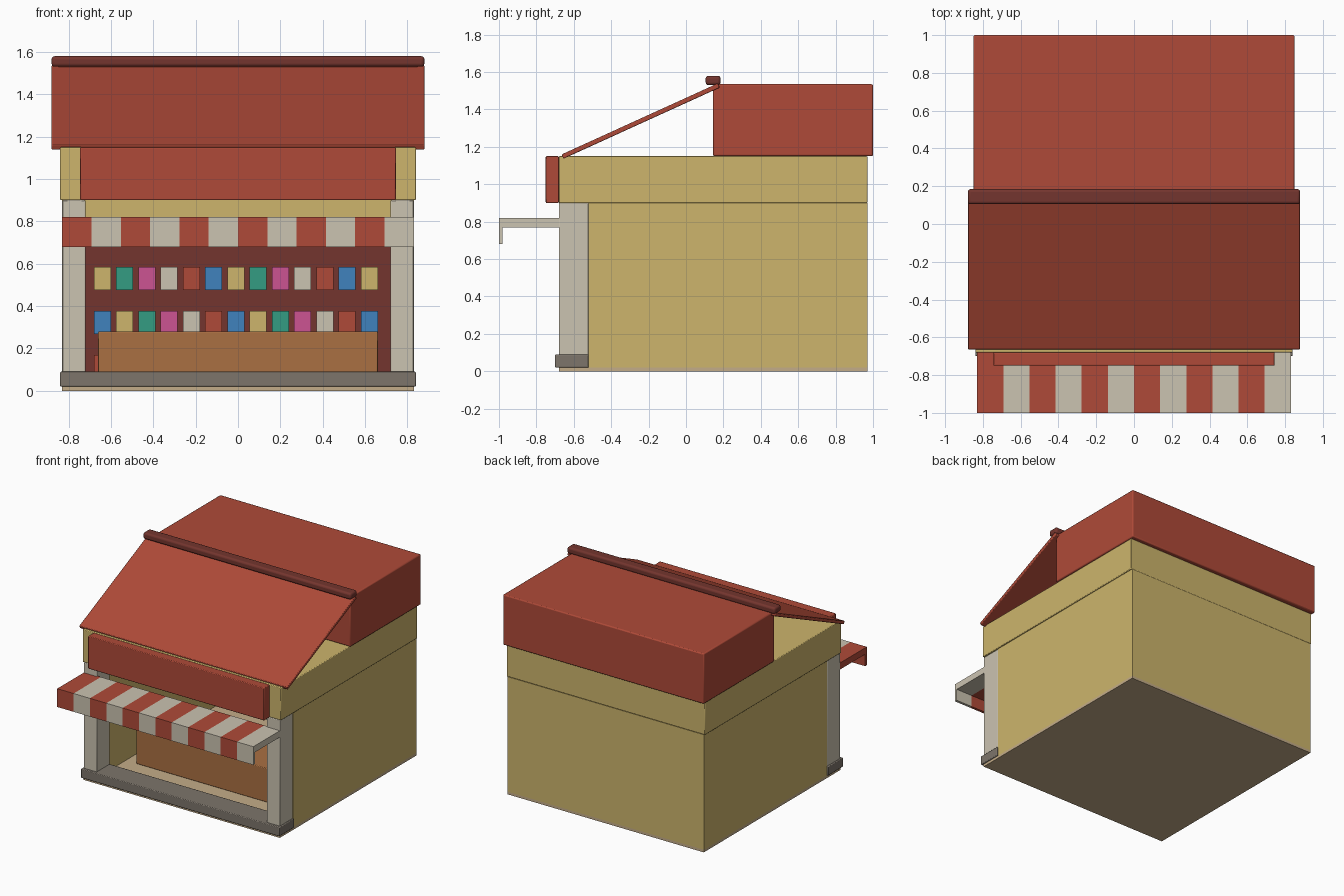
import bpy
import math

cube = bpy.data.objects.get("Cube")
if cube:
    bpy.data.objects.remove(cube, do_unlink=True)


def material(name, code):
    """Flat material from an sRGB hex code, stored as linear values."""
    rgb = [int(code[i:i + 2], 16) / 255 for i in (0, 2, 4)]
    lin = [c / 12.92 if c <= 0.04045 else ((c + 0.055) / 1.055) ** 2.4 for c in rgb]
    m = bpy.data.materials.new(name)
    m.use_nodes = True
    m.diffuse_color = (*lin, 1)
    m.node_tree.nodes["Principled BSDF"].inputs["Base Color"].default_value = (*lin, 1)
    return m


red = material("red", "AF4A38")
dark_red = material("dark red", "74352E")
yellow = material("yellow plaster", "CDB56C")
cream = material("cream", "CBC3B1")
stone = material("grey stone", "7D756B")
wood = material("wood", "AA7042")
tan = material("tan floor", "C4AC88")
teal = material("teal", "349C82")
pink = material("pink", "CC5492")
blue = material("blue", "4082BE")


def box(name, mat, x, y, z, bevel=0.005, segments=2):
    """Box between the given (low, high) limits on each axis."""
    centre = [(a + b) / 2 for a, b in (x, y, z)]
    bpy.ops.mesh.primitive_cube_add(size=1, location=centre)
    ob = bpy.context.object
    ob.name = name
    ob.scale = [b - a for a, b in (x, y, z)]
    bpy.ops.object.transform_apply(location=False, rotation=False, scale=True)
    ob.data.materials.append(mat)
    if bevel:
        mod = ob.modifiers.new("soft_edges", "BEVEL")
        mod.width = bevel
        mod.segments = segments
        bpy.ops.object.shade_smooth_by_angle(angle=math.radians(35))
    return ob


# Floor, walls and the upper storey band
box("floor", tan, (-0.83, 0.83), (-0.68, 0.97), (0, 0.02), 0)
box("back_wall", yellow, (-0.83, 0.83), (0.89, 0.97), (0.02, 0.9), 0)
for side, s in (("left", 1), ("right", -1)):
    box(side + "_wall", yellow, sorted((s * 0.75, s * 0.83)), (-0.52, 0.89), (0.02, 0.9), 0)
    box(side + "_pillar", cream, sorted((s * 0.72, s * 0.83)), (-0.68, -0.52), (0.02, 0.9))
box("upper_band", yellow, (-0.84, 0.84), (-0.68, 0.97), (0.9, 1.15))
box("front_sill", stone, (-0.84, 0.84), (-0.70, -0.52), (0.02, 0.09))

# Blank sign board
box("sign_board", red, (-0.745, 0.745), (-0.75, -0.68), (0.9, 1.15))

# Roof: rear block, sloping front panel and ridge
box("rear_roof", red, (-0.85, 0.85), (0.145, 1.0), (1.15, 1.535), 0.008)
low, high = (-0.66, 1.148), (0.175, 1.528)
dy, dz = high[0] - low[0], high[1] - low[1]
half = math.hypot(dy, dz) / 2
slope = box("front_roof", red, (-0.88, 0.88), (-half, half), (-0.0125, 0.0125))
slope.location = (0, (low[0] + high[0]) / 2, (low[1] + high[1]) / 2)
slope.rotation_euler.x = math.atan2(dz, dy)
box("roof_ridge", dark_red, (-0.88, 0.88), (0.105, 0.185), (1.53, 1.58), 0.015, 3)

# Striped awning with a hanging front edge
stripes = 12
width = 1.66 / stripes
for i in range(stripes):
    x = (-0.83 + i * width, -0.83 + (i + 1) * width)
    mat = cream if i % 2 else red
    box(f"awning_stripe_{i + 1}", mat, x, (-1.0, -0.67), (0.77, 0.82), 0)
    box(f"awning_valance_{i + 1}", mat, x, (-1.0, -0.98), (0.68, 0.77), 0)

# Shop counter
box("counter", wood, (-0.66, 0.66), (-0.29, 0.03), (0.02, 0.28))

# Back display with rows of coloured goods
box("display_back", dark_red, (-0.74, 0.74), (0.83, 0.89), (0.02, 0.79), 0)
colours = [yellow, teal, pink, cream, red, blue]
for row in range(3):
    z = 0.53 - 0.2075 * row
    for i in range(13):
        x = -0.64 + 0.105 * i
        box(f"goods_row_{row + 1}_item_{i + 1}", colours[(i - row) % 6],
            (x - 0.04, x + 0.04), (0.75, 0.83), (z - 0.055, z + 0.055), 0)
